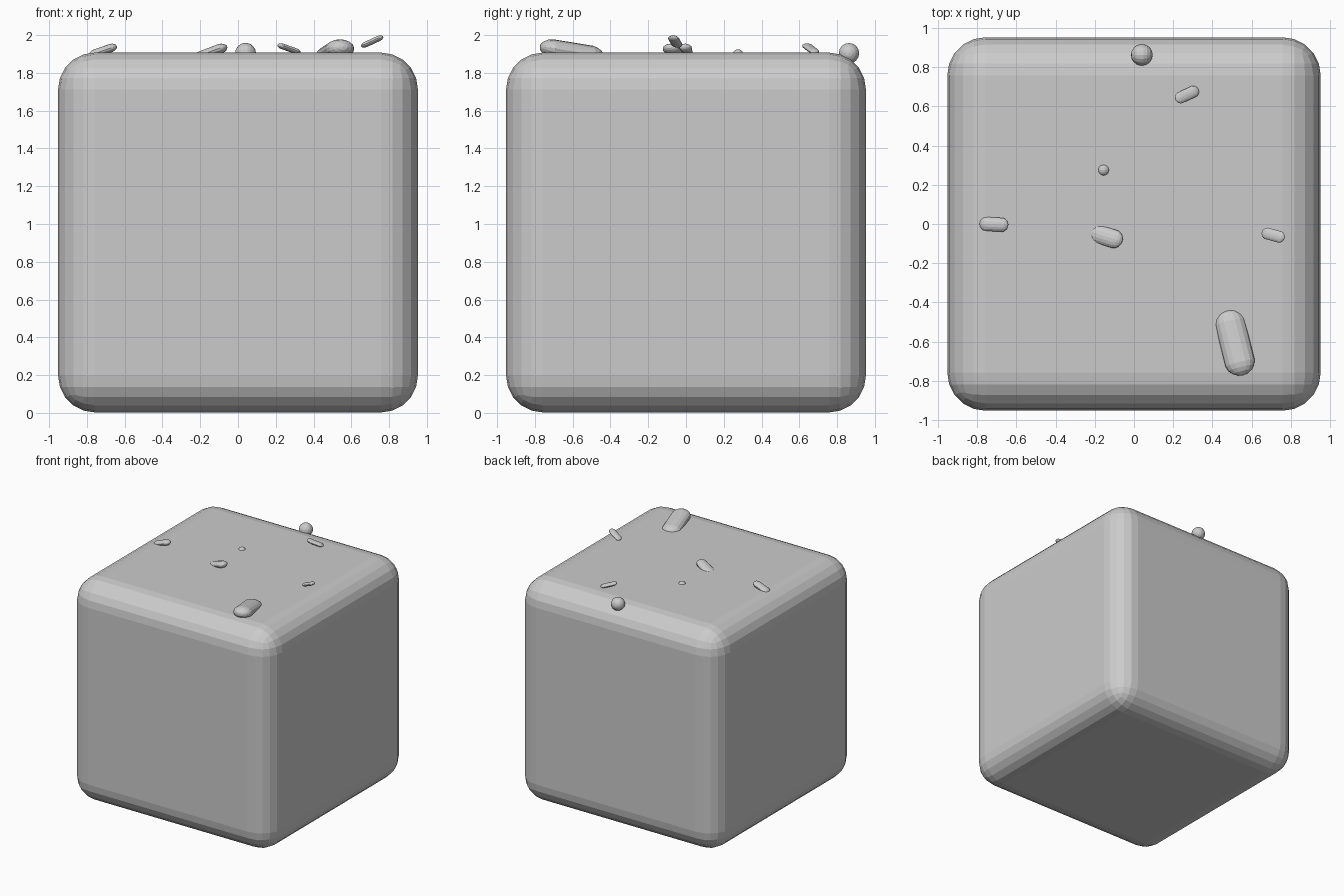
import bpy, bmesh
from math import radians
from mathutils import Matrix, Vector

if "Cube" in bpy.data.objects:
    bpy.data.objects.remove(bpy.data.objects["Cube"])


def to_object(bm, name):
    mesh = bpy.data.meshes.new(name)
    bm.to_mesh(mesh)
    bm.free()
    ob = bpy.data.objects.new(name, mesh)
    bpy.context.collection.objects.link(ob)
    return ob


def pebble(name, loc, length, width, thick, yaw=0, pitch=0):
    """Flattened capsule along local x; pitch lifts its +x end."""
    bm = bmesh.new()
    bmesh.ops.create_uvsphere(bm, u_segments=16, v_segments=9, radius=width / 2)
    shift = (length - width) / 2
    for v in bm.verts:
        x, y, z = v.co
        v.co = Vector((z + (shift if z > 0 else -shift), y, -x * thick / width))
    bmesh.ops.recalc_face_normals(bm, faces=bm.faces)
    ob = to_object(bm, name)
    ob.matrix_world = (Matrix.Translation(loc)
                       @ Matrix.Rotation(radians(yaw), 4, 'Z')
                       @ Matrix.Rotation(radians(-pitch), 4, 'Y'))
    return ob


# rounded block
bm = bmesh.new()
bmesh.ops.create_cube(bm, size=1.905)
block = to_object(bm, "rounded_block")
block.location.z = 0.955
bev = block.modifiers.new("round", 'BEVEL')
bev.width = 0.195
bev.segments = 5
bev.limit_method = 'NONE'

# small lumps scattered on the top face
pebble("round_lump_back", (0.04, 0.863, 1.904), 0.11, 0.11, 0.11)
pebble("round_lump_middle", (-0.155, 0.275, 1.895), 0.06, 0.06, 0.06)
pebble("large_lump", (0.515, -0.605, 1.912), 0.348, 0.155, 0.10, -76, 9)
pebble("lump_back", (0.27, 0.66, 1.928), 0.135, 0.06, 0.03, 205, 18)
pebble("lump_left", (-0.715, -0.002, 1.917), 0.155, 0.072, 0.045, -3, 19)
pebble("lump_centre", (-0.145, -0.063, 1.908), 0.19, 0.095, 0.055, -17, 20)
pebble("lump_right", (0.71, -0.057, 1.966), 0.13, 0.06, 0.03, -15, 24)
